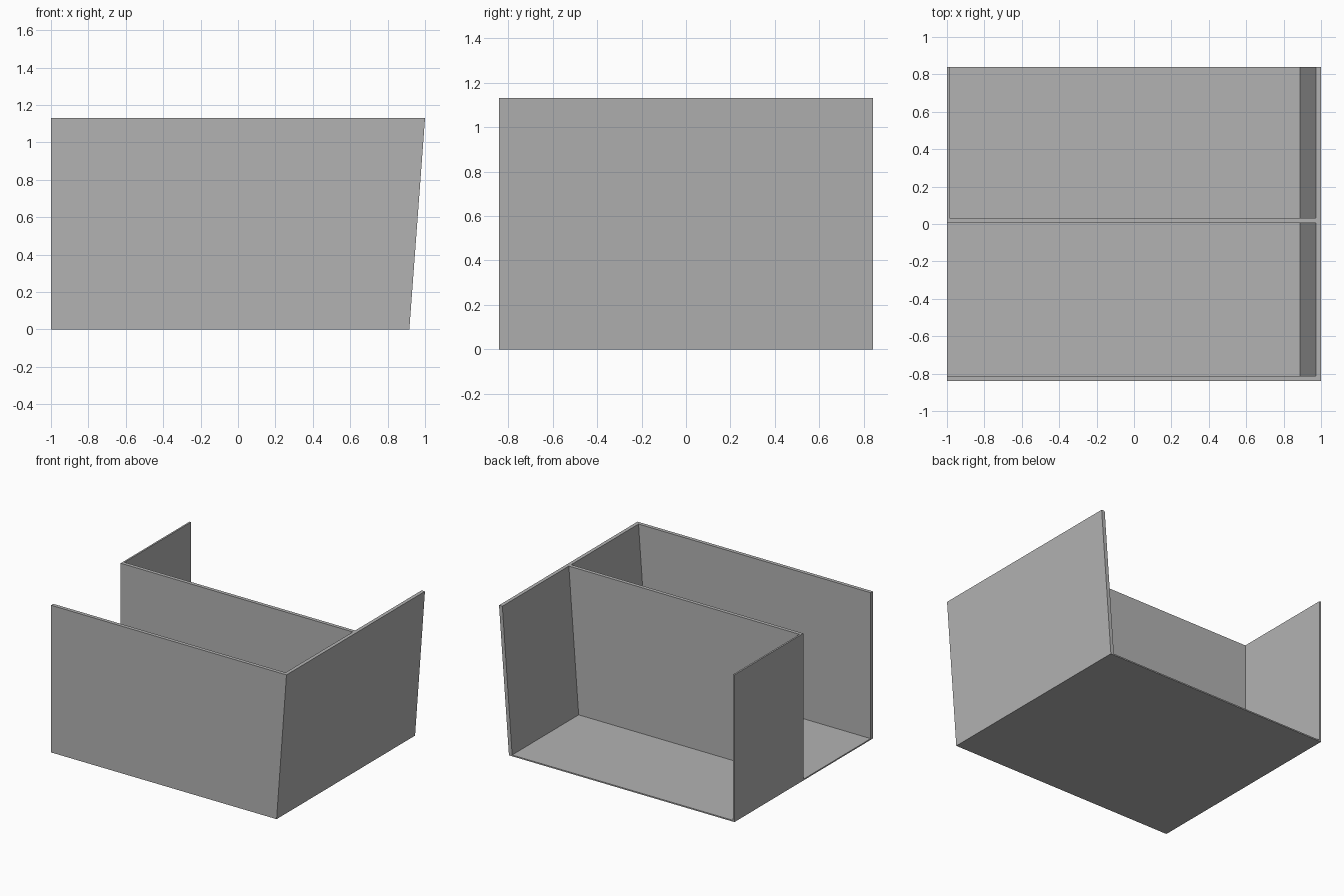
import bpy
import bmesh

cube = bpy.data.objects.get("Cube")
if cube:
    bpy.data.objects.remove(cube, do_unlink=True)

HEIGHT, DEPTH, FLOOR = 1.13, 0.84, 0.01
BASE_X, LEAN = 0.916, 0.084     # right-hand wall leans outward
WALL = 0.028
SIDE = 0.013                    # thinner wall at the rear left
DIVIDER = 0.005                 # front face of the divider

grey = bpy.data.materials.new("plain grey")
grey.use_nodes = True
colour = (0.45, 0.45, 0.45, 1)
grey.diffuse_color = colour
grey.node_tree.nodes["Principled BSDF"].inputs["Base Color"].default_value = colour


def slope(z, inset=0.0):
    """x of the leaning wall at height z."""
    return BASE_X + LEAN * z / HEIGHT - inset


def prism(name, left, inset, low, high, front, back):
    """Side profile with a leaning end, extruded along y."""
    bm = bmesh.new()
    profile = [(left, low), (slope(low, inset), low),
               (slope(high, inset), high), (left, high)]
    face = bm.faces.new([bm.verts.new((x, front, z)) for x, z in profile])
    new = bmesh.ops.extrude_face_region(bm, geom=[face])["geom"]
    verts = [v for v in new if isinstance(v, bmesh.types.BMVert)]
    bmesh.ops.translate(bm, verts=verts, vec=(0, back - front, 0))
    bmesh.ops.recalc_face_normals(bm, faces=bm.faces)
    mesh = bpy.data.meshes.new(name)
    bm.to_mesh(mesh)
    bm.free()
    mesh.materials.append(grey)
    obj = bpy.data.objects.new(name, mesh)
    bpy.context.collection.objects.link(obj)
    return obj


# Solid block, hollowed into two bays that leave floor, walls and divider
shell = prism("partition_shell", -1, 0, 0, HEIGHT, -DEPTH, DEPTH)
over = HEIGHT + 0.2
cutters = [
    # front bay, open on the left and on top
    prism("front_bay_cutter", -1.2, WALL, FLOOR, over, -DEPTH + WALL, DIVIDER),
    # rear bay, open at the back and on top
    prism("rear_bay_cutter", -1 + SIDE, WALL, FLOOR, over, DIVIDER + WALL, DEPTH + 0.2),
]
bpy.context.view_layer.objects.active = shell
for cutter in cutters:
    cutter.hide_render = True
    mod = shell.modifiers.new("hollow", "BOOLEAN")
    mod.operation = "DIFFERENCE"
    mod.solver = "EXACT"
    mod.object = cutter
    bpy.ops.object.modifier_apply(modifier=mod.name)
    bpy.data.objects.remove(cutter, do_unlink=True)
